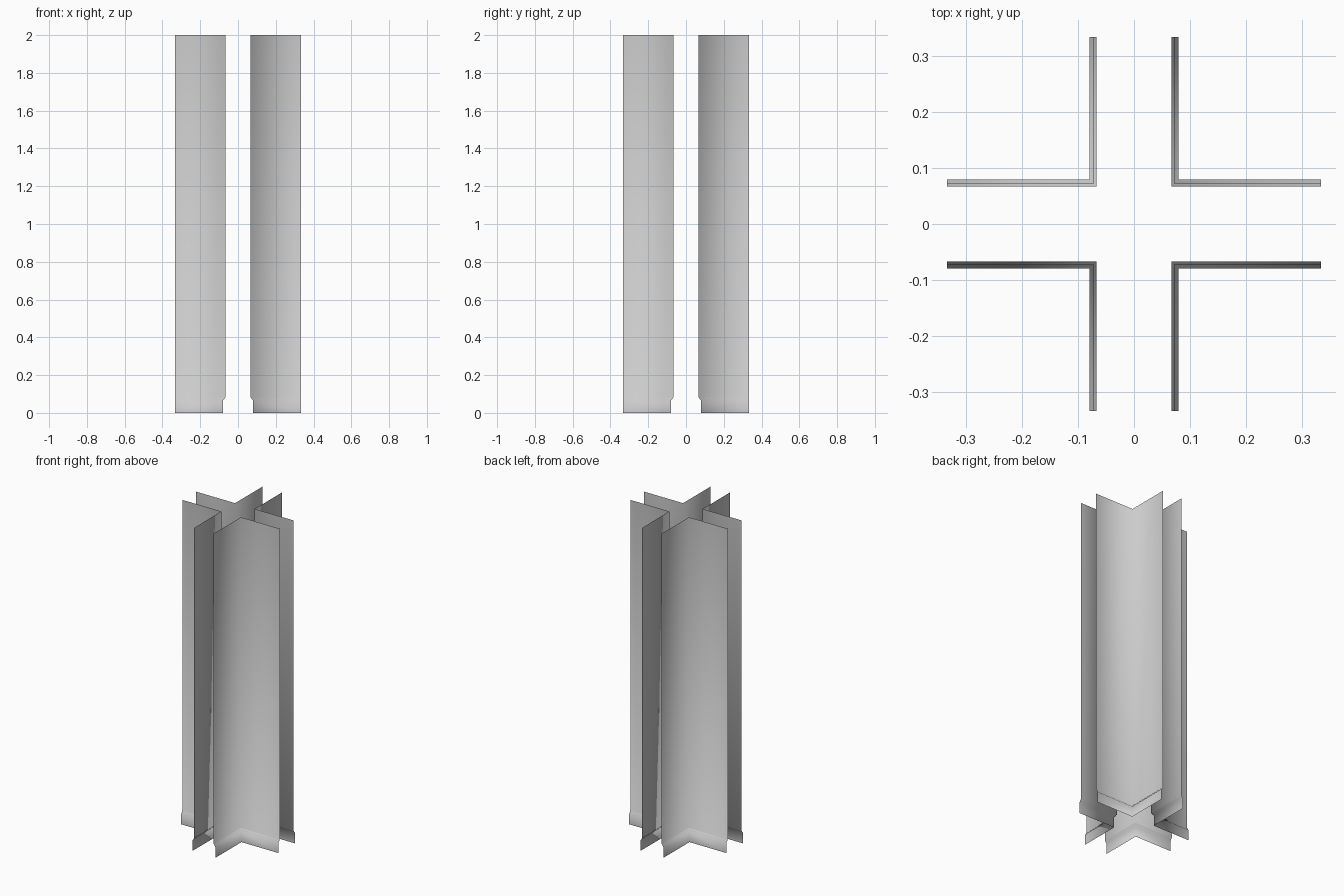
import bpy, bmesh

if "Cube" in bpy.data.objects:
    bpy.data.objects.remove(bpy.data.objects["Cube"])

END = 0.333                      # outer end of every wall arm
# Wall section: (distance from centre line, height), with a recessed kick strip
PROFILE = [(0.079, 0.0), (0.079, 0.066), (0.073, 0.072),
           (0.072, 0.078), (0.067, 0.083), (0.067, 2.0)]


def corner_wall(name, sx, sy):
    """L-shaped thin wall in one quadrant, swept along the section."""
    bm = bmesh.new()
    rows = []
    for d, z in PROFILE:
        plan = [(END, d), (d, d), (d, END)]
        rows.append([bm.verts.new((sx * x, sy * y, z)) for x, y in plan])
    for low, high in zip(rows, rows[1:]):
        for i in range(2):
            face = bm.faces.new((low[i], high[i], high[i + 1], low[i + 1]))
            face.smooth = True
    # Face every wall towards the open cross-shaped passage
    bm.normal_update()
    for face in bm.faces:
        n = face.normal
        if n.x * sx + n.y * sy > 0:
            face.normal_flip()
    mesh = bpy.data.meshes.new(name)
    bm.to_mesh(mesh)
    bm.free()
    obj = bpy.data.objects.new(name, mesh)
    bpy.context.collection.objects.link(obj)
    return obj


# Four corner walls around the crossing
for sx, side in ((-1, "left"), (1, "right")):
    for sy, depth in ((-1, "front"), (1, "back")):
        corner_wall(f"corner_wall_{depth}_{side}", sx, sy)
